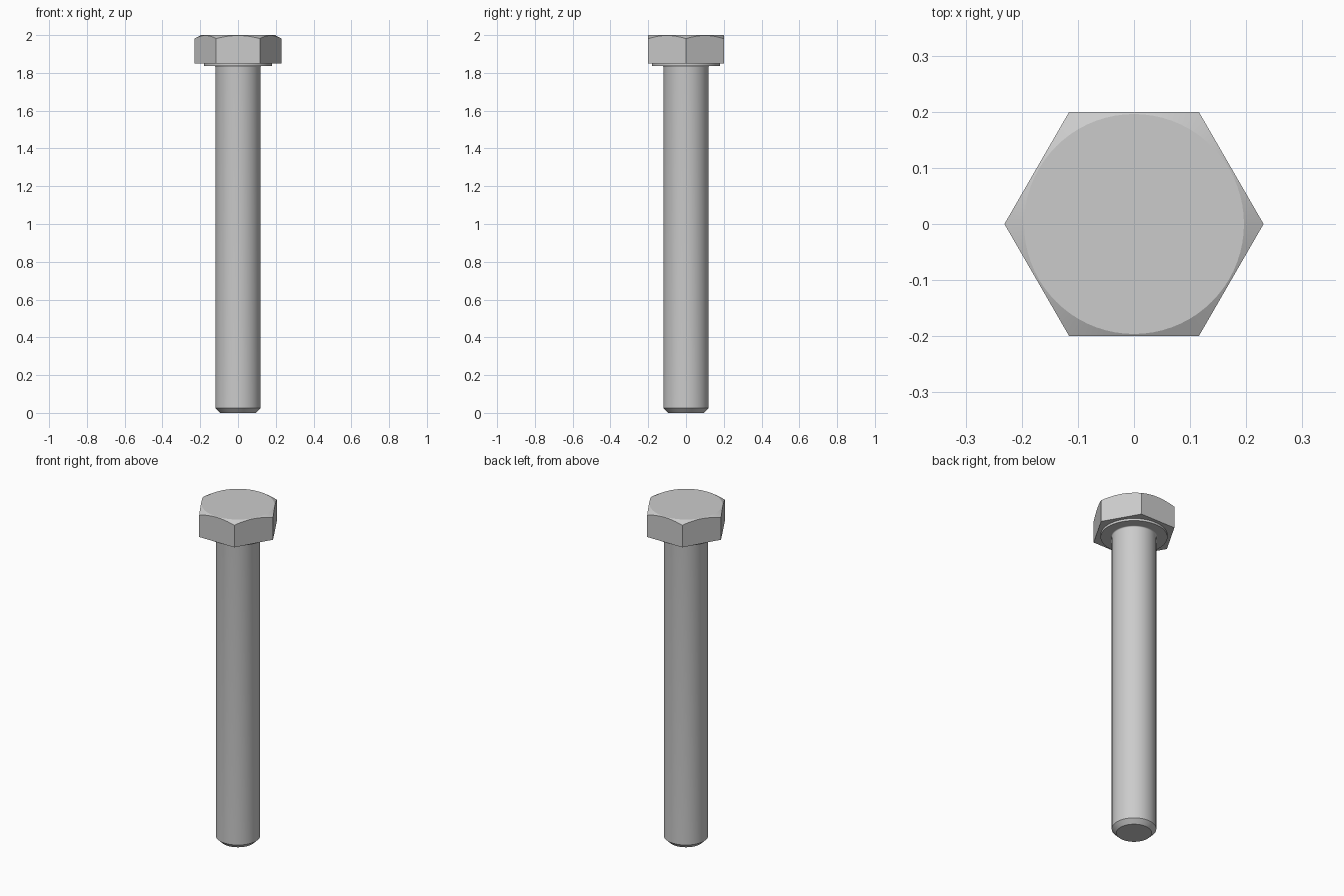
import bpy
import bmesh
from math import cos, sin, pi, tan, radians

cube = bpy.data.objects.get("Cube")
if cube:
    bpy.data.objects.remove(cube, do_unlink=True)

SEGMENTS = 72
FLAT = 0.2             # half the distance across the flats
HEAD_TOP = 2.0
HEAD_BASE = 1.85
WASHER_BASE = 1.837
SHANK = 0.12
CHAMFER = 0.025
FILLET = 0.006

steel = bpy.data.materials.new("steel grey")
steel.use_nodes = True
colour = (0.6, 0.6, 0.6, 1)
steel.diffuse_color = colour
steel.node_tree.nodes["Principled BSDF"].inputs["Base Color"].default_value = colour


def loft(name, rings):
    """Skin a closed solid; each ring maps an angle to (radius, height)."""
    bm = bmesh.new()
    angles = [2 * pi * i / SEGMENTS for i in range(SEGMENTS)]
    loops = []
    for ring in rings:
        loop = []
        for a in angles:
            r, z = ring(a)
            loop.append(bm.verts.new((r * cos(a), r * sin(a), z)))
        loops.append(loop)
    for low, high in zip(loops, loops[1:]):
        for i in range(SEGMENTS):
            j = (i + 1) % SEGMENTS
            bm.faces.new((low[i], low[j], high[j], high[i]))
    bm.faces.new(loops[0][::-1])
    bm.faces.new(loops[-1])
    mesh = bpy.data.meshes.new(name)
    bm.to_mesh(mesh)
    bm.free()
    mesh.materials.append(steel)
    obj = bpy.data.objects.new(name, mesh)
    bpy.context.collection.objects.link(obj)
    bpy.ops.object.select_all(action="DESELECT")
    obj.select_set(True)
    bpy.context.view_layer.objects.active = obj
    bpy.ops.object.shade_smooth_by_angle(angle=radians(20))
    return obj


def circle(r, z):
    return lambda a: (r, z)


def hexagon(a):
    """Radius of the hexagon at an angle, with corners on the x axis."""
    return FLAT / cos(a % (pi / 3) - pi / 6)


# Hexagonal head, its corners cut by a shallow cone
crown = FLAT - 0.004


def rim(a):
    r = hexagon(a)
    return r, HEAD_TOP - (r - crown) * tan(radians(28))


loft("hex_head", [lambda a: (hexagon(a), HEAD_BASE), rim, circle(crown, HEAD_TOP)])

# Thin washer face beneath the head
loft("washer_face", [circle(0.18, WASHER_BASE), circle(0.18, HEAD_BASE)])

# Shank with chamfered tip and a small fillet under the head
fillet = [circle(SHANK + FILLET * (1 - cos(t)), WASHER_BASE - FILLET * (1 - sin(t)))
          for t in (i * pi / 12 for i in range(7))]
loft("shank", [circle(SHANK - CHAMFER, 0), circle(SHANK, CHAMFER)] + fillet)
